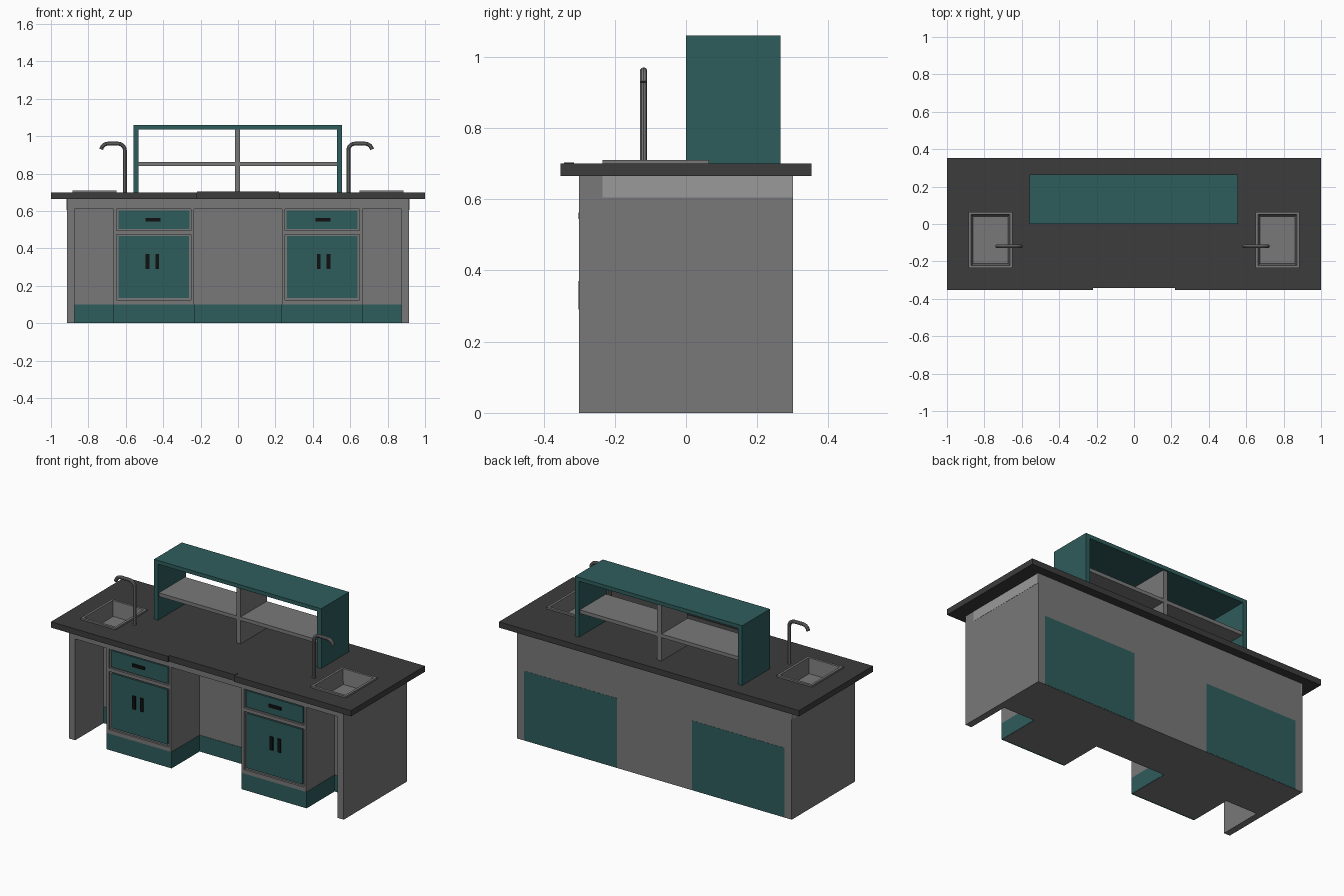
import bpy, bmesh, math

if "Cube" in bpy.data.objects:
    bpy.data.objects.remove(bpy.data.objects["Cube"])


def material(name, rgb):
    m = bpy.data.materials.new(name)
    m.diffuse_color = (*rgb, 1)
    m.use_nodes = True
    m.node_tree.nodes["Principled BSDF"].inputs["Base Color"].default_value = m.diffuse_color
    return m


TEAL = material("teal", (0.028, 0.107, 0.107))
GREY = material("mid_grey", (0.19, 0.19, 0.19))
PALE = material("pale_grey", (0.32, 0.32, 0.32))
DARK = material("charcoal", (0.045, 0.045, 0.045))
BLACK = material("black", (0.005, 0.005, 0.005))


def finish(name, bm, mat):
    me = bpy.data.meshes.new(name)
    bm.to_mesh(me)
    bm.free()
    ob = bpy.data.objects.new(name, me)
    bpy.context.collection.objects.link(ob)
    if mat:
        me.materials.append(mat)
    return ob


def prism(name, outline, z0, z1, mat):
    """Extrude a plan outline (counter-clockwise) from z0 to z1."""
    bm = bmesh.new()
    base = bm.faces.new([bm.verts.new((x, y, z0)) for x, y in outline])
    ext = bmesh.ops.extrude_face_region(bm, geom=[base])["geom"]
    for v in ext:
        if isinstance(v, bmesh.types.BMVert):
            v.co.z = z1
    bmesh.ops.recalc_face_normals(bm, faces=bm.faces)
    return finish(name, bm, mat)


def box(name, x, y, z, mat):
    x0, x1 = sorted(x)
    return prism(name, [(x0, y[0]), (x1, y[0]), (x1, y[1]), (x0, y[1])], *z, mat)


def mirrored(half):
    """Complete a right-half outline with its left-half mirror."""
    return half + [(-x, y) for x, y in reversed(half)]


def cut(ob, cutter):
    mod = ob.modifiers.new("sink_hole", "BOOLEAN")
    mod.operation = "DIFFERENCE"
    mod.solver = "EXACT"
    mod.object = cutter


# Comb-shaped carcass: end panels, two cabinets, three knee spaces
FRONT, BACK, KNEE, FACE = -0.30, 0.30, -0.03, -0.288
box_plan = [(0.235, KNEE), (0.235, FACE), (0.665, FACE), (0.665, KNEE),
            (0.875, KNEE), (0.875, FRONT), (0.915, FRONT), (0.915, BACK)]
prism("carcass", mirrored(box_plan), 0, 0.61, GREY)
header = box("top_rail", (-0.915, 0.915), (FRONT, BACK), (0.61, 0.665), GREY)

# Worktop with a shallow notch in its front edge, and the raised lip there
top_plan = [(0.22, -0.342), (0.22, -0.352), (1, -0.352), (1, 0.352)]
worktop = prism("worktop", mirrored(top_plan), 0.665, 0.70, DARK)
box("worktop_lip", (-0.22, 0.22), (-0.343, -0.314), (0.668, 0.703), DARK)

# Teal kick board across the back of the knee spaces
box("knee_kick_board", (-0.875, 0.875), (KNEE - 0.002, 0), (0.002, 0.1), TEAL)


def sink(name, s):
    """Rim and tapered open bowl, lofted through rectangular loops."""
    bm = bmesh.new()
    cx, cy, hx, hy = s * 0.767, -0.085, 0.1175, 0.15
    loops = []
    for inset, z in ((0, 0.70), (0, 0.71), (0.014, 0.71), (0.024, 0.62)):
        a, b = hx - inset, hy - inset
        loops.append([bm.verts.new((cx + i * a, cy + j * b, z))
                      for i, j in ((-1, -1), (1, -1), (1, 1), (-1, 1))])
    for lo, hi in zip(loops, loops[1:]):
        for k in range(4):
            n = (k + 1) % 4
            bm.faces.new((lo[k], lo[n], hi[n], hi[k]))
    bm.faces.new(loops[-1])
    finish(name, bm, GREY)


def tap(name, s, x0):
    """Gooseneck tap: upright, rounded bend, spout turning down."""
    pts = [(0, 0.70)]
    for cx, a0, a1, r in ((0.035, 180, 90, 0.035), (0.09, 90, 10, 0.037)):
        for k in range(6):
            a = math.radians(a0 + (a1 - a0) * k / 5)
            pts.append((cx + r * math.cos(a), 0.96 - r + r * math.sin(a)))
    cu = bpy.data.curves.new(name, "CURVE")
    cu.dimensions = "3D"
    cu.bevel_depth = 0.0105
    cu.bevel_resolution = 3
    cu.use_fill_caps = True
    sp = cu.splines.new("POLY")
    sp.points.add(len(pts) - 1)
    for p, (x, z) in zip(sp.points, pts):
        p.co = (x0 + s * x, -0.119, z, 1)
    cu.materials.append(GREY)
    ob = bpy.data.objects.new(name, cu)
    bpy.context.collection.objects.link(ob)
    bpy.ops.object.select_all(action="DESELECT")
    ob.select_set(True)
    bpy.context.view_layer.objects.active = ob
    bpy.ops.object.convert(target="MESH")
    bpy.ops.object.shade_smooth_by_angle()


for side, s in (("left", -1), ("right", 1)):
    # Cabinet kick board
    box(side + "_kick_board", (s * 0.233, s * 0.667), (FRONT, KNEE), (0.002, 0.1), TEAL)
    # Face frame around drawer and door
    for part, x, z in (("inner_stile", (0.235, 0.25), (0.1, 0.61)),
                       ("outer_stile", (0.65, 0.665), (0.1, 0.61)),
                       ("bottom_rail", (0.25, 0.65), (0.1, 0.125)),
                       ("middle_rail", (0.25, 0.65), (0.475, 0.495))):
        box(f"{side}_{part}", (s * x[0], s * x[1]), (FRONT, FACE), z, GREY)
    # Drawer and door fronts
    box(side + "_drawer_front", (s * 0.26, s * 0.64), (-0.295, FACE), (0.503, 0.602), TEAL)
    box(side + "_door_front", (s * 0.262, s * 0.638), (-0.295, FACE), (0.136, 0.466), TEAL)
    # Handles
    box(side + "_drawer_handle", (s * 0.415, s * 0.495), (-0.302, FACE), (0.545, 0.563), BLACK)
    for label, x in (("inner", 0.432), ("outer", 0.484)):
        box(f"{side}_door_{label}_handle", (s * (x - 0.01), s * (x + 0.01)),
            (-0.302, FACE), (0.29, 0.37), BLACK)
    # Back panel and pale strip under the worktop end
    box(side + "_back_panel", (s * 0.25, s * 0.868), (BACK - 0.01, BACK + 0.001),
        (0.002, 0.42), TEAL)
    box(side + "_end_strip", (s * 0.905, s * 0.916), (-0.235, BACK), (0.605, 0.665), PALE)
    # Sink hole, bowl and tap
    cutter = box(side + "_sink_cutter", (s * 0.66, s * 0.874), (-0.225, 0.055), (0.615, 0.75), None)
    cutter.hide_render = True
    cutter.hide_viewport = False
    cutter.display_type = "WIRE"
    cut(worktop, cutter)
    cut(header, cutter)
    sink(side + "_sink", s)
    tap(side + "_tap", s, 0.59 if s > 0 else -0.605)

# Shelf unit standing on the worktop
SY = (0, 0.265)
box("shelf_top", (-0.56, 0.555), SY, (1.037, 1.06), TEAL)
box("shelf_left_side", (-0.56, -0.533), SY, (0.70, 1.037), TEAL)
box("shelf_right_side", (0.528, 0.555), SY, (0.70, 1.037), TEAL)
box("shelf_board", (-0.533, 0.528), (0.008, 0.257), (0.84, 0.862), GREY)
box("shelf_lower_divider", (-0.017, 0.012), (0.008, 0.257), (0.70, 0.84), GREY)
box("shelf_upper_divider", (-0.017, 0.012), (0.008, 0.257), (0.862, 1.037), GREY)
